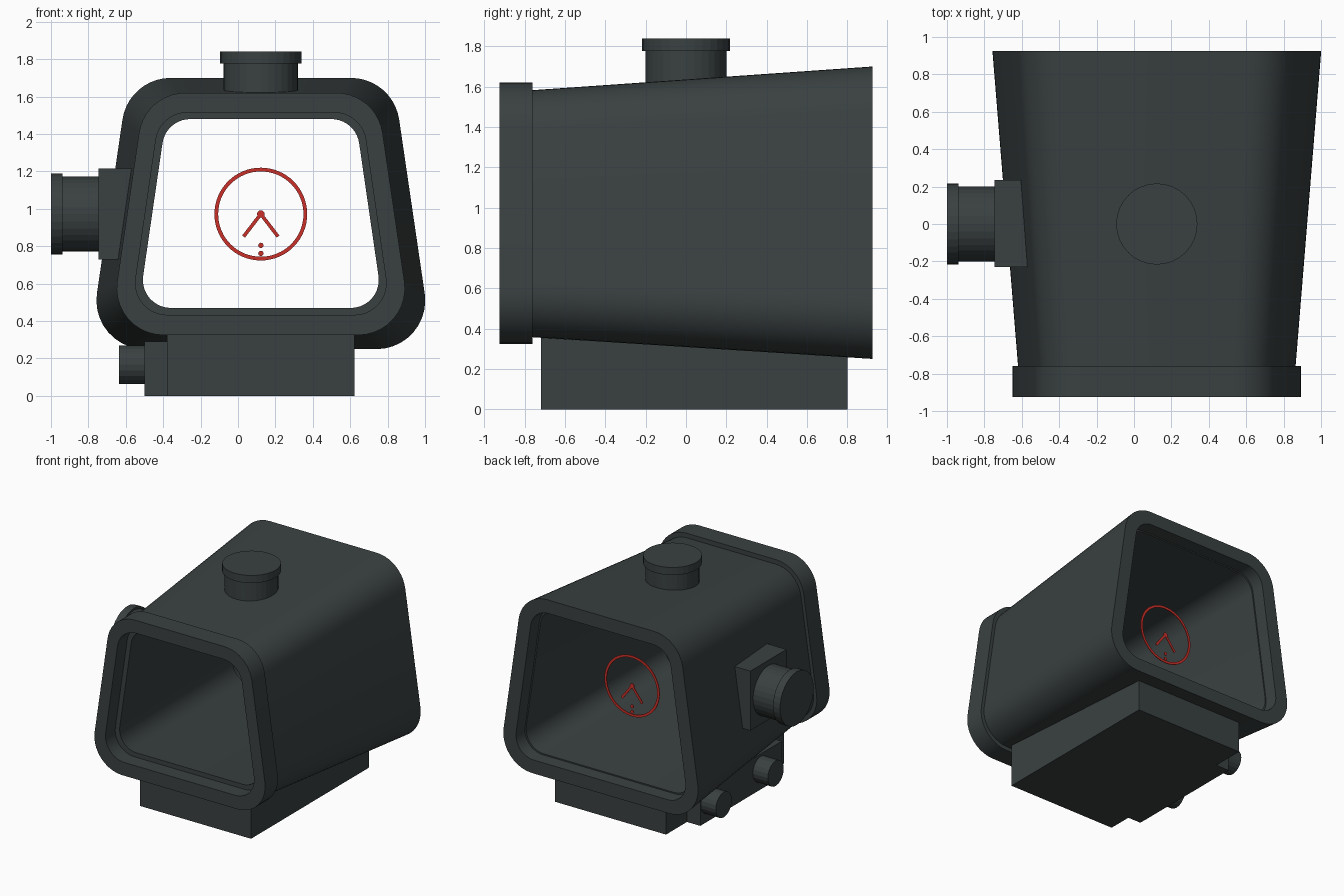
import bpy, bmesh, math
from mathutils import Matrix, Vector

cube = bpy.data.objects.get("Cube")
if cube:
    bpy.data.objects.remove(cube, do_unlink=True)

CX = 0.122          # centre line of the housing
SEG = 10            # steps per rounded corner


def material(name, rgb, rough=0.6):
    m = bpy.data.materials.new(name)
    m.use_nodes = True
    m.diffuse_color = (*rgb, 1)
    bsdf = m.node_tree.nodes["Principled BSDF"]
    bsdf.inputs["Base Color"].default_value = (*rgb, 1)
    bsdf.inputs["Roughness"].default_value = rough
    return m


DARK = material("dark grey green metal", (0.042, 0.052, 0.052))
RED = material("reticle red", (0.6, 0.03, 0.022))


def finish(bm, name, mat, smooth=False):
    bmesh.ops.recalc_face_normals(bm, faces=bm.faces)
    me = bpy.data.meshes.new(name)
    bm.to_mesh(me)
    bm.free()
    ob = bpy.data.objects.new(name, me)
    bpy.context.collection.objects.link(ob)
    me.materials.append(mat)
    if smooth:
        bpy.ops.object.select_all(action='DESELECT')
        ob.select_set(True)
        bpy.context.view_layer.objects.active = ob
        bpy.ops.object.shade_smooth_by_angle(angle=math.radians(30))
    return ob


def trapezoid(y, bottom, top, z0, z1, r):
    """Rounded trapezoid outline in the plane y; bottom and top are half widths."""
    slope = (bottom - top) / (z1 - z0)
    lean = math.atan(slope)
    half = []
    for zc, a0, a1 in ((z0 + r, -math.pi / 2, lean), (z1 - r, lean, math.pi / 2)):
        xc = bottom - slope * (zc - z0) - r / math.cos(lean)
        for i in range(SEG + 1):
            a = a0 + (a1 - a0) * i / SEG
            half.append((xc + r * math.cos(a), zc + r * math.sin(a)))
    outline = half + [(-x, z) for x, z in reversed(half)]
    return [Vector((CX + x, y, z)) for x, z in outline]


def tube(name, outlines):
    """Closed sleeve skinned through a loop of outlines."""
    bm = bmesh.new()
    rings = [[bm.verts.new(p) for p in o] for o in outlines]
    n = len(rings[0])
    for a, b in zip(rings, rings[1:] + rings[:1]):
        for i in range(n):
            j = (i + 1) % n
            bm.faces.new((a[i], a[j], b[j], b[i]))
    return finish(bm, name, DARK, True)


def box(name, lo, hi, mat=DARK, turn=None):
    lo, hi = Vector(lo), Vector(hi)
    bm = bmesh.new()
    bmesh.ops.create_cube(bm, size=1)
    bmesh.ops.scale(bm, vec=hi - lo, verts=bm.verts)
    if turn:
        bmesh.ops.rotate(bm, matrix=turn, verts=bm.verts)
    bmesh.ops.translate(bm, vec=(lo + hi) / 2, verts=bm.verts)
    return finish(bm, name, mat)


def cylinder(name, start, end, r, sides=32, mat=DARK):
    start, end = Vector(start), Vector(end)
    axis = end - start
    bm = bmesh.new()
    place = Matrix.Translation((start + end) / 2) @ axis.to_track_quat('Z', 'Y').to_matrix().to_4x4()
    bmesh.ops.create_cone(bm, cap_ends=True, segments=sides, radius1=r, radius2=r,
                          depth=axis.length, matrix=place)
    return finish(bm, name, mat)


# Flared housing, with a shallow recess inside the rear opening
tube("housing", [
    trapezoid(-0.80, 0.775, 0.596, 0.36, 1.58, 0.23),
    trapezoid(0.925, 0.92, 0.707, 0.25, 1.70, 0.26),
    trapezoid(0.925, 0.79, 0.612, 0.36, 1.59, 0.16),
    trapezoid(0.82, 0.782, 0.606, 0.365, 1.583, 0.16),
    trapezoid(0.82, 0.772, 0.596, 0.375, 1.573, 0.16),
    trapezoid(-0.80, 0.654, 0.507, 0.47, 1.48, 0.15),
])

# Front collar
tube("front_collar", [
    trapezoid(-0.925, 0.81, 0.62, 0.325, 1.62, 0.25),
    trapezoid(-0.76, 0.81, 0.62, 0.325, 1.62, 0.25),
    trapezoid(-0.76, 0.697, 0.54, 0.433, 1.515, 0.17),
    trapezoid(-0.925, 0.697, 0.54, 0.433, 1.515, 0.17),
])

# Top adjustment knob
cylinder("top_knob_stem", (CX, 0, 1.60), (CX, 0, 1.78), 0.2)
cylinder("top_knob_cap", (CX, 0, 1.778), (CX, 0, 1.84), 0.217)

# Side adjustment knob on its square pad
box("side_knob_pad", (-0.745, -0.23, 0.73), (-0.57, 0.235, 1.215))
cylinder("side_knob_stem", (-0.74, 0, 0.972), (-0.94, 0, 0.972), 0.2)
cylinder("side_knob_cap", (-0.937, 0, 0.972), (-1.0, 0, 0.972), 0.217)

# Mounting base with clamp bar and two clamp screws
box("mount_base", (-0.38, -0.72, 0), (0.622, 0.80, 0.36))
box("clamp_bar", (-0.50, -0.52, 0), (-0.375, 0.53, 0.29))
for label, y in (("front", -0.25), ("rear", 0.42)):
    cylinder(label + "_clamp_screw", (-0.49, y, 0.167), (-0.635, y, 0.167), 0.103, 20)

# Reticle: circle, chevron and dots
RY, RZ, T = 0.52, 0.972, 0.003
bm = bmesh.new()
loops = []
for r, y in ((0.248, RY - T), (0.248, RY + T), (0.228, RY + T), (0.228, RY - T)):
    loops.append([bm.verts.new((CX + r * math.cos(a), y, RZ + r * math.sin(a)))
                  for a in (math.tau * i / 64 for i in range(64))])
for a, b in zip(loops, loops[1:] + loops[:1]):
    for i in range(64):
        bm.faces.new((a[i - 1], a[i], b[i], b[i - 1]))
finish(bm, "reticle_circle", RED)

for label, r, z in (("tip", 0.02, RZ), ("upper", 0.014, 0.805), ("lower", 0.014, 0.762)):
    cylinder("reticle_dot_" + label, (CX, RY - T, z), (CX, RY + T, z), r, 16, RED)

for label, side in (("left", 1), ("right", -1)):
    mid = Vector((CX + side * 0.046, RY, RZ - 0.06))
    size = Vector((0.0095, T, 0.076))
    turn = Matrix.Rotation(-side * math.atan2(0.092, 0.12), 3, 'Y')
    box("reticle_arm_" + label, mid - size, mid + size, RED, turn)
